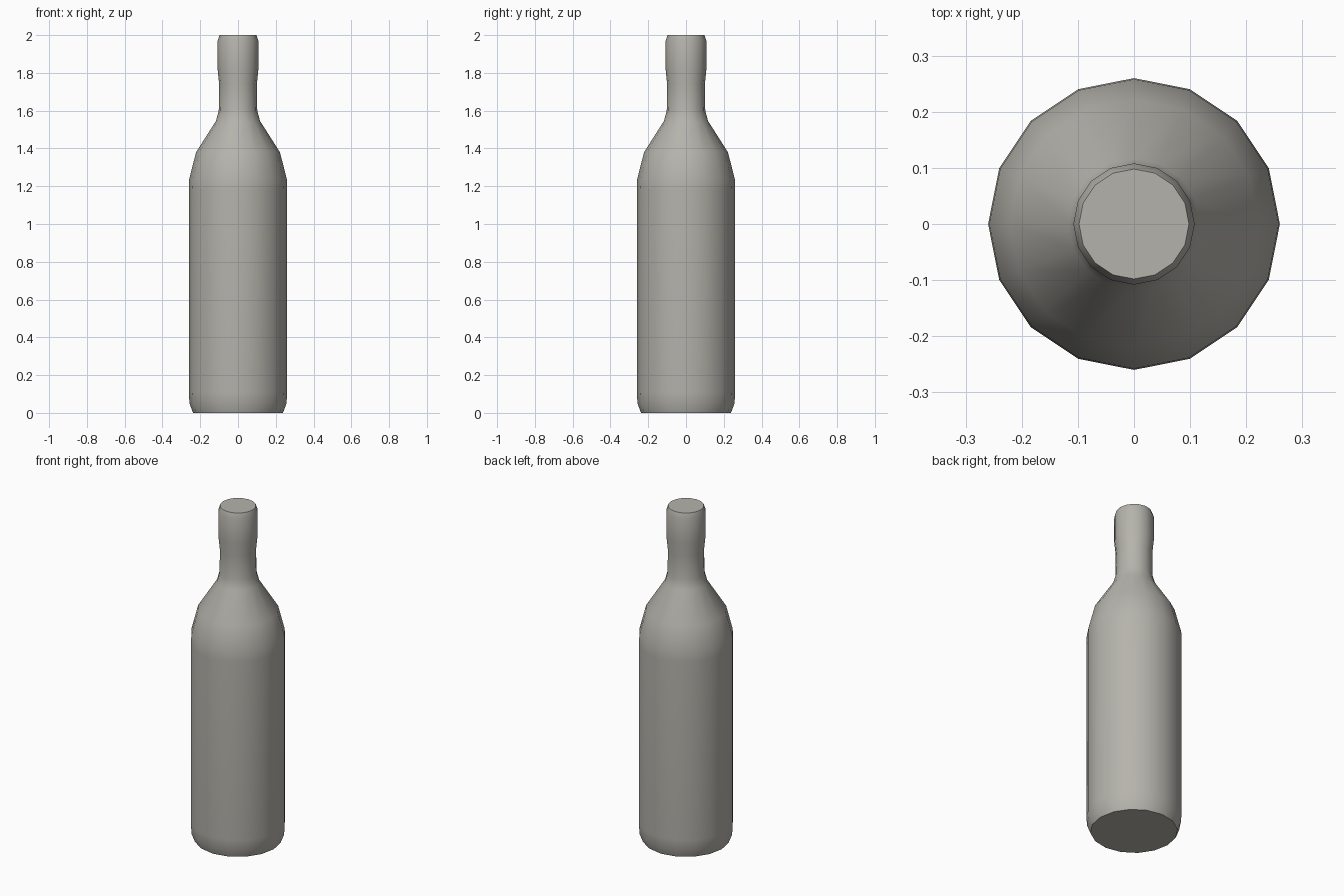
import bpy, bmesh, math

if "Cube" in bpy.data.objects:
    bpy.data.objects.remove(bpy.data.objects["Cube"])

SIDES = 16

# Bottle silhouette: (radius, height) from base to rim
PROFILE = [
    (0.238, 0.0), (0.257, 0.05), (0.26, 0.11),       # rounded foot
    (0.26, 1.18), (0.258, 1.24), (0.222, 1.38),       # body and shoulder
    (0.117, 1.545), (0.102, 1.60),                    # shoulder into neck
    (0.100, 1.74), (0.108, 1.82),                     # neck and collar
    (0.108, 1.97), (0.098, 2.0),                      # rim
]


def lathe(name, profile, sides):
    bm = bmesh.new()
    rings = []
    for r, z in profile:
        rings.append([bm.verts.new((r * math.cos(2 * math.pi * i / sides),
                                    r * math.sin(2 * math.pi * i / sides), z))
                      for i in range(sides)])
    for low, high in zip(rings, rings[1:]):
        for i in range(sides):
            j = (i + 1) % sides
            bm.faces.new((low[i], low[j], high[j], high[i]))
    # Flat base and flat top
    bm.faces.new(rings[0][::-1])
    bm.faces.new(rings[-1])
    mesh = bpy.data.meshes.new(name)
    bm.to_mesh(mesh)
    bm.free()
    obj = bpy.data.objects.new(name, mesh)
    bpy.context.collection.objects.link(obj)
    return obj


# Bottle
bottle = lathe("bottle", PROFILE, SIDES)
bpy.context.view_layer.objects.active = bottle
bottle.select_set(True)
bpy.ops.object.shade_smooth_by_angle(angle=math.radians(45))

# Dark warm grey glass
glass = bpy.data.materials.new("warm_grey")
glass.diffuse_color = (0.46, 0.45, 0.41, 1.0)
glass.use_nodes = True
glass.node_tree.nodes["Principled BSDF"].inputs["Base Color"].default_value = glass.diffuse_color
bottle.data.materials.append(glass)
